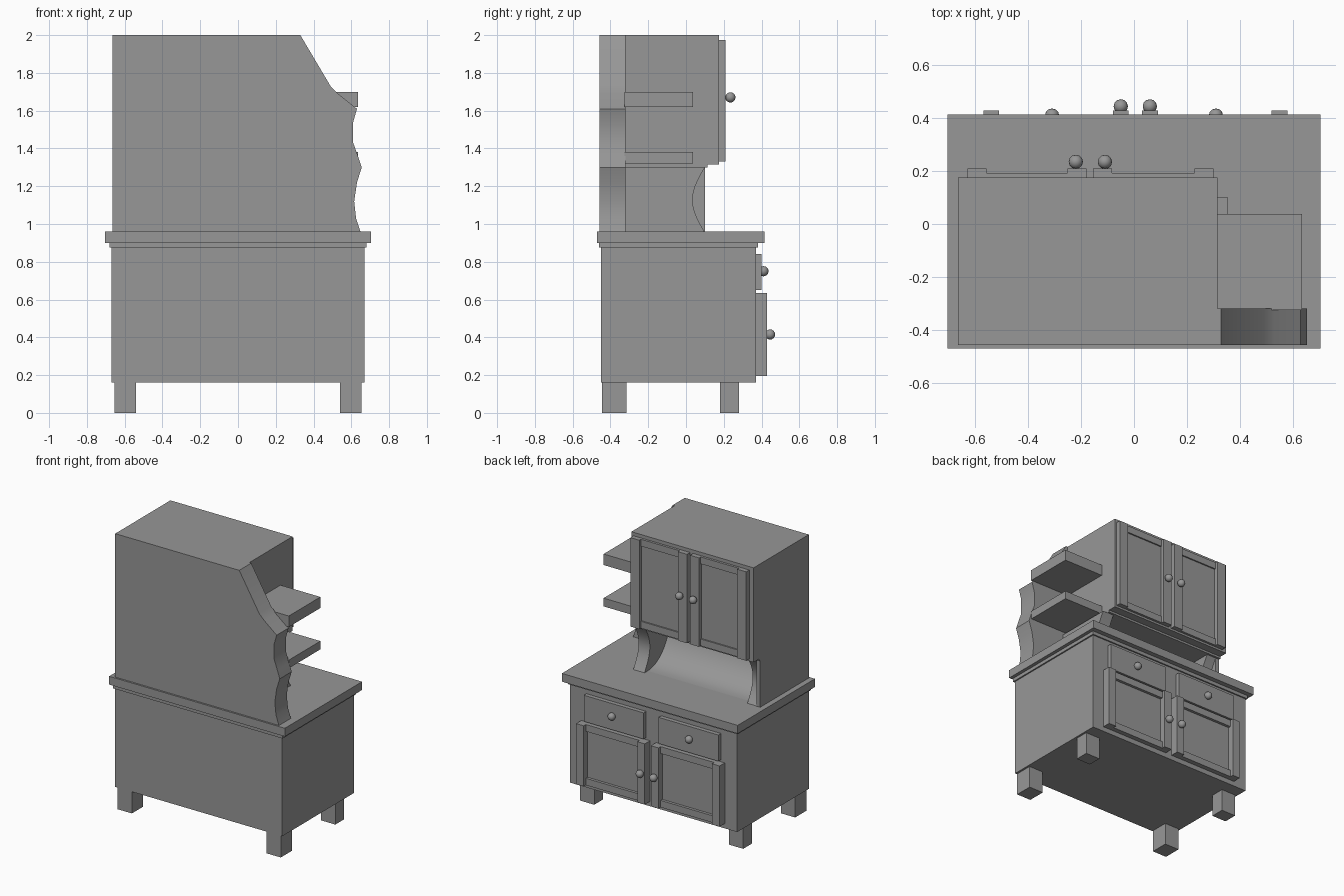
import bpy, bmesh, math
from mathutils import Vector

if "Cube" in bpy.data.objects:
    bpy.data.objects.remove(bpy.data.objects["Cube"])

mat = bpy.data.materials.new("grey paint")
mat.use_nodes = True
grey = (0.31, 0.31, 0.31, 1)
mat.diffuse_color = grey
mat.node_tree.nodes["Principled BSDF"].inputs["Base Color"].default_value = grey


def finish(name, bm, smooth=False):
    bmesh.ops.recalc_face_normals(bm, faces=bm.faces)
    mesh = bpy.data.meshes.new(name)
    bm.to_mesh(mesh)
    bm.free()
    mesh.materials.append(mat)
    ob = bpy.data.objects.new(name, mesh)
    bpy.context.collection.objects.link(ob)
    if smooth:
        bpy.ops.object.select_all(action='DESELECT')
        ob.select_set(True)
        bpy.context.view_layer.objects.active = ob
        bpy.ops.object.shade_smooth_by_angle(angle=math.radians(35))
    return ob


def box(name, x, y, z):
    bm = bmesh.new()
    bmesh.ops.create_cube(bm, size=1)
    for v in bm.verts:
        v.co = [r[0] if c < 0 else r[1] for c, r in zip(v.co, (x, y, z))]
    return finish(name, bm)


def extrude(name, outline, axis, lo, hi):
    """Extrude a flat outline along axis 'x' (points y, z) or 'y' (points x, z)."""
    bm = bmesh.new()
    place = (lambda p: (lo, p[0], p[1])) if axis == 'x' else (lambda p: (p[0], lo, p[1]))
    face = bm.faces.new([bm.verts.new(place(p)) for p in outline])
    new = bmesh.ops.extrude_face_region(bm, geom=[face])["geom"]
    move = Vector((hi - lo, 0, 0)) if axis == 'x' else Vector((0, hi - lo, 0))
    bmesh.ops.translate(bm, vec=move, verts=[g for g in new if isinstance(g, bmesh.types.BMVert)])
    return finish(name, bm, True)


def knob(name, x, y, z):
    bm = bmesh.new()
    bmesh.ops.create_uvsphere(bm, u_segments=12, v_segments=8, radius=0.027)
    for v in bm.verts:
        v.co += Vector((x, y, z))
    finish(name, bm, True)
    box(name + "_stem", (x - .01, x + .01), (y - .06, y), (z - .01, z + .01))


def door(name, x, z, y0, y_panel, y_rail, y_stile, w, h):
    """Recessed panel with lower rails and raised stiles."""
    box(name + "_panel", x, (y0, y_panel), z)
    box(name + "_stile_a", (x[0], x[0] + w), (y0, y_stile), z)
    box(name + "_stile_b", (x[1] - w, x[1]), (y0, y_stile), z)
    inner = (x[0] + w, x[1] - w)
    box(name + "_rail_bottom", inner, (y0, y_rail), (z[0], z[0] + h))
    box(name + "_rail_top", inner, (y0, y_rail), (z[1] - h, z[1]))


# Base cabinet, worktop and legs
box("base_cabinet", (-.67, .67), (-.45, .37), (.16, .88))
box("worktop_trim", (-.68, .68), (-.46, .38), (.875, .905))
box("worktop", (-.705, .705), (-.47, .415), (.9, .96))
for s, side in ((-1, "right"), (1, "left")):
    xs = sorted((s * .655, s * .54))
    box(side + "_rear_leg", xs, (-.445, -.315), (0, .17))
    box(side + "_door_side_leg", xs, (.18, .28), (0, .17))

# Drawers and lower doors
for x, side in ((-.5, "right"), (.5, "left")):
    s = math.copysign(1, x)
    box(side + "_drawer", sorted((s * .06, s * .54)), (.36, .4), (.65, .84))
    knob(side + "_drawer_knob", s * .31, .41, .75)
for side, x, kx in (("right", (-.57, -.02), -.05), ("left", (.03, .58), .06)):
    door(side + "_lower_door", x, (.195, .635), .36, .385, .405, .43, .06, .05)
    knob(side + "_lower_door_knob", kx, .445, .415)

# Back board with a wavy edge
wave = [(.33, 2), (.49, 1.73), (.53, 1.69), (.63, 1.61), (.61, 1.54), (.61, 1.43),
        (.635, 1.36), (.655, 1.30), (.63, 1.22), (.615, 1.12), (.625, 1.03), (.65, .955)]
extrude("back_board", [(-.665, .955), (-.665, 2)] + wave, 'y', -.457, -.32)

# Upper cabinet with its face frame and doors
box("upper_cabinet", (-.665, .315), (-.32, .115), (1.3, 2))
box("face_frame", (-.665, .315), (.115, .175), (1.315, 2))
for side, x, kx in (("right", (-.63, -.18), -.22), ("left", (-.155, .3), -.11)):
    door(side + "_upper_door", x, (1.33, 1.975), .165, .182, .192, .21, .072, .05)
    knob(side + "_upper_door_knob", kx, .235, 1.67)

# Supports with a curved edge between worktop and upper cabinet
curve = [(.1 - .065 * math.sin(math.pi * i / 10), .955 + .0345 * i) for i in range(11)]
support = [(-.33, 1.3), (-.33, .955)] + curve
extrude("left_support", support, 'x', .265, .355)
extrude("right_support", support, 'x', -.64, -.56)
box("right_side_wall", (-.665, -.635), (-.32, .1), (.955, 1.3))

# Concave splash panel in the recess
scoop = []
for i in range(13):
    a = math.pi / 2 * i / 12
    scoop.append((.06 - .26 * math.sin(a), 1.28 - .32 * math.cos(a)))
extrude("splash_panel", [(-.32, 1.3), (-.32, .955), (.06, .955)] + scoop + [(-.2, 1.3)],
        'x', -.57, .275)

# Open shelves
for name, z in (("lower_shelf", (1.32, 1.38)), ("upper_shelf", (1.62, 1.7))):
    box(name, (.31, .635), (-.325, .037), z)
